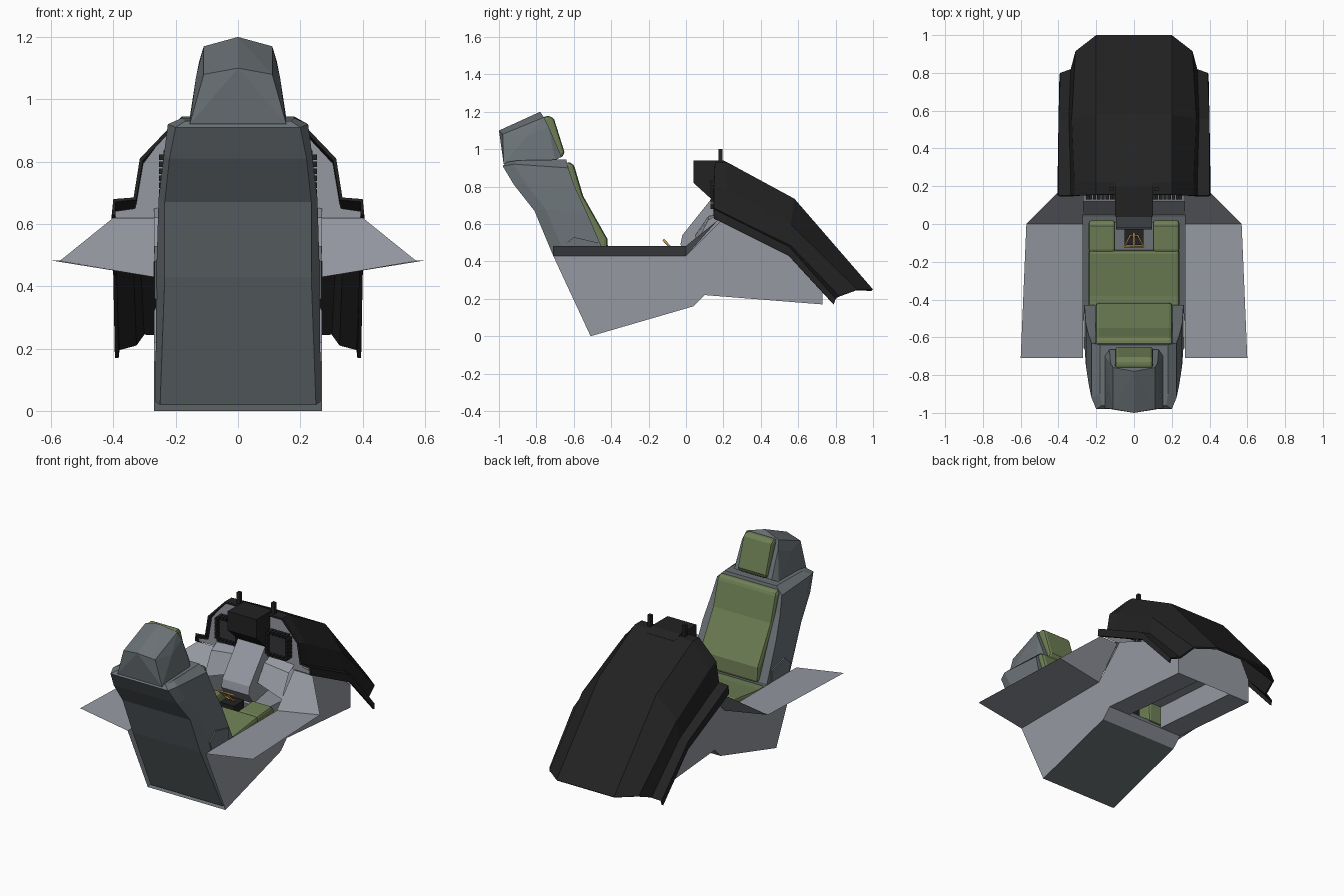
import bpy, bmesh, math
from mathutils import Vector

if "Cube" in bpy.data.objects:
    bpy.data.objects.remove(bpy.data.objects["Cube"])


def material(name, rgb):
    m = bpy.data.materials.new(name)
    m.diffuse_color = (*rgb, 1)
    m.use_nodes = True
    m.node_tree.nodes["Principled BSDF"].inputs["Base Color"].default_value = m.diffuse_color
    return m


GREY = material("light_grey", (0.30, 0.315, 0.355))
SLATE = material("slate_grey", (0.145, 0.168, 0.18))
GREEN = material("olive_green", (0.155, 0.21, 0.09))
BLACK = material("soft_black", (0.016, 0.016, 0.016))
DARK = material("dark_screen", (0.035, 0.036, 0.04))
TAN = material("tan", (0.55, 0.33, 0.09))


def finish(name, bm, mat, recalc=True, bevel=0):
    if recalc:
        bmesh.ops.recalc_face_normals(bm, faces=bm.faces)
    me = bpy.data.meshes.new(name)
    bm.to_mesh(me)
    bm.free()
    me.materials.append(mat)
    ob = bpy.data.objects.new(name, me)
    bpy.context.collection.objects.link(ob)
    if bevel:
        b = ob.modifiers.new("bevel", 'BEVEL')
        b.width, b.segments = bevel, 2
        b.limit_method, b.angle_limit = 'ANGLE', math.radians(40)
    return ob


def sheet(name, polys, mat, mirror=True):
    """Thin surface from point lists, repeated across x when mirrored."""
    bm = bmesh.new()
    for p in polys:
        bm.faces.new([bm.verts.new(v) for v in p])
        if mirror:
            bm.faces.new([bm.verts.new((-x, y, z)) for x, y, z in reversed(p)])
    bmesh.ops.remove_doubles(bm, verts=bm.verts, dist=1e-4)
    return finish(name, bm, mat, False)


def prism(name, profile, x0, x1, mat, bevel=0):
    """Side profile (y, z) extruded along x."""
    bm = bmesh.new()
    a = [bm.verts.new((x0, y, z)) for y, z in profile]
    b = [bm.verts.new((x1, y, z)) for y, z in profile]
    bm.faces.new(a)
    bm.faces.new(b)
    n = len(a)
    for i in range(n):
        j = (i + 1) % n
        bm.faces.new((a[i], a[j], b[j], b[i]))
    return finish(name, bm, mat, True, bevel)


def loft(name, rings, mat, closed):
    bm = bmesh.new()
    rows = [[bm.verts.new(p) for p in r] for r in rings]
    n = len(rows[0])
    for r, s in zip(rows, rows[1:]):
        for i in range(n if closed else n - 1):
            j = (i + 1) % n
            bm.faces.new((r[i], r[j], s[j], s[i]))
    if closed:
        bm.faces.new(rows[0])
        bm.faces.new(rows[-1])
    return finish(name, bm, mat)


def hull(name, half, mat, bevel=0):
    """Convex solid from points on one side, mirrored across x."""
    bm = bmesh.new()
    for x, y, z in half:
        for sx in ((1, -1) if x else (1,)):
            bm.verts.new((sx * x, y, z))
    res = bmesh.ops.convex_hull(bm, input=bm.verts)
    loose = [v for v in bm.verts if not v.link_faces]
    bmesh.ops.delete(bm, geom=loose, context='VERTS')
    bmesh.ops.dissolve_limit(bm, angle_limit=0.02, verts=bm.verts, edges=bm.edges)
    return finish(name, bm, mat, True, bevel)


def boxes(name, items, mat):
    """Several boxes (centre, size) joined in one object."""
    bm = bmesh.new()
    for c, s in items:
        vs = bmesh.ops.create_cube(bm, size=1)["verts"]
        for v in vs:
            v.co = Vector(c) + Vector(v.co[k] * s[k] for k in range(3))
    return finish(name, bm, mat)


# Seat back shell: (rear y, z, half width, front y, z, half width)
stations = [(-.51, .02, .25, -.43, .04, .265), (-.71, .43, .235, -.43, .43, .262),
            (-.81, .67, .235, -.53, .66, .255), (-.92, .81, .22, -.595, .80, .238),
            (-.98, .91, .20, -.63, .90, .225), (-.96, .93, .17, -.64, .945, .18)]
loft("seat_back_shell", [[(-rw, ry, rz), (rw, ry, rz), (fw, ry + .06, rz + .01), (fw, fy, fz),
                          (-fw, fy, fz), (-fw, ry + .06, rz + .01)]
                         for ry, rz, rw, fy, fz, fw in stations], SLATE, True)
# Headrest shell
hull("headrest_shell", [(.155, -.975, .92), (.11, -.98, 1.08), (0, -1, 1.1), (0, -.78, 1.2),
                        (.11, -.76, 1.17), (.125, -.735, 1.12), (.135, -.85, 1.07),
                        (.155, -.70, .94), (.13, -.665, .96)], SLATE)
# Cushions
prism("back_cushion", [(-.47, .42), (-.415, .42), (-.42, .52), (-.55, .75), (-.60, .92),
                       (-.635, .935), (-.66, .90), (-.60, .74)], -.205, .205, GREEN, .02)
prism("headrest_cushion", [(-.69, .955), (-.66, .955), (-.65, .985), (-.705, 1.16),
                           (-.73, 1.18), (-.77, 1.17)], -.1, .1, GREEN, .018)
prism("seat_cushion", [(-.45, .30), (-.45, .41), (-.38, .41), (-.14, .44), (-.13, .30)],
      -.24, .24, GREEN, .015)
for side, s in (("left", -1), ("right", 1)):
    prism(side + "_thigh_pad", [(-.15, .30), (-.15, .44), (-.01, .45), (.02, .43), (.02, .30)],
          s * .1, s * .24, GREEN, .015)
    # Lug on the side of the seat
    prism(side + "_seat_lug", [(-.62, .36), (-.66, .48), (-.60, .53), (-.47, .50), (-.47, .36)],
          s * .245, s * .268, SLATE)
# Seat bucket and grip block
prism("seat_bucket", [(-.46, .06), (-.46, .31), (.01, .31), (.01, .18)], -.235, .235, SLATE)
boxes("grip_block", [((0, -.06, .38), (.1, .1, .12))], BLACK)

# Pull handle loop
curve = bpy.data.curves.new("pull_handle", 'CURVE')
curve.dimensions = '3D'
curve.bevel_depth, curve.bevel_resolution = .006, 1
for pts, cyc in (([(-.02, -.06, .45), (.02, -.06, .45), (.05, -.12, .515), (-.05, -.12, .515)], True),
                 ([(0, -.05, .44), (0, -.12, .515)], False)):
    sp = curve.splines.new('POLY')
    sp.points.add(len(pts) - 1)
    for p, c in zip(sp.points, pts):
        p.co = (*c, 1)
    sp.use_cyclic_u = cyc
curve.materials.append(TAN)
bpy.context.collection.objects.link(bpy.data.objects.new("pull_handle", curve))

# Tub side walls and front bulkhead
wall = [(-.71, .43), (-.51, 0), (.04, .16), (.1, .22), (.73, .17), (.73, .31), (.55, .47),
        (.19, .62), (0, .43)]
sheet("tub_walls", [[(.27, y, z) for y, z in wall]], GREY)
sheet("front_bulkhead", [[(.27, .73, .17), (-.27, .73, .17), (-.27, .73, .32),
                          (-.2, .73, .46), (.2, .73, .46), (.27, .73, .32)]], GREY, False)
# Floor under the seat, with its front lip
sheet("tub_floor", [[(-.27, -.51, 0), (-.27, .04, .16), (.27, .04, .16), (.27, -.51, 0)]], SLATE, False)
sheet("floor_lip", [[(-.27, .04, .16), (-.27, .1, .22), (.27, .1, .22), (.27, .04, .16)]], GREY, False)
# Leg tunnels either side of the open centre channel
sheet("leg_tunnels", [[(.27, .1, .22), (.12, .1, .22), (.12, .73, .17), (.27, .73, .17)],
                      [(.12, .1, .22), (.12, .1, .36), (.12, .73, .32), (.12, .73, .17)]], GREY)
sheet("channel_roof", [[(-.12, .1, .36), (.12, .1, .36), (.12, .73, .32), (-.12, .73, .32)]], GREY, False)
# Side ledges that fold up towards the panel
sheet("side_ledges", [[(.27, -.71, .43), (.6, -.71, .483), (.57, 0, .483), (.27, 0, .43)],
                      [(.27, 0, .43), (.57, 0, .483), (.4, .17, .62), (.27, .17, .62)]], GREY)

# Instrument panel, sloped lower edge and pedestal
right = [(.4, .62), (.4, .64), (.33, .65), (.31, .81), (.2, .92)]
outline = right + [(-x, z) for x, z in reversed(right)]
sheet("instrument_panel", [[(x, .175, z) for x, z in outline]], GREY, False)
sheet("lower_panel", [[(.1, .05, .54), (.27, .05, .48), (.27, .12, .62), (.1, .12, .64)],
                      [(.1, .12, .64), (.27, .12, .62), (.27, .175, .65), (.1, .175, .66)]], GREY)
prism("pedestal", [(-.03, .49), (-.02, .54), (.14, .74), (.18, .74), (.18, .45), (.02, .42)],
      -.095, .095, GREY)
# Display screens with a ring of buttons
for side, s in (("left", -1), ("right", 1)):
    cx, cz, h = s * .175, .758, .07
    boxes(side + "_screen", [((cx, .163, cz), (.125, .02, .125))], DARK)
    keys = []
    for i in range(6):
        t = -h + .014 + i * (2 * h - .028) / 5
        for u, w in ((t, h), (t, -h), (h, t), (-h, t)):
            keys.append(((cx + u, .153, cz + w), (.017, .045, .017)))
    boxes(side + "_screen_buttons", keys, BLACK)


# Glare shield: half section points (x, y, z) from the crown to the flange
def section(*half):
    return [(-x, y, z) for x, y, z in reversed(half)] + list(half)


hood = loft("glare_shield", [
    section((.2, .155, .93), (.315, .15, .81), (.335, .15, .685), (.40, .15, .68), (.405, .15, .63)),
    section((.2, .22, .93), (.315, .22, .78), (.335, .22, .65), (.40, .22, .645), (.405, .22, .595)),
    section((.2, .58, .735), (.33, .56, .60), (.345, .56, .485), (.40, .55, .48), (.40, .55, .43)),
    section((.2, 1, .25), (.31, .915, .25), (.335, .82, .215), (.39, .80, .20), (.395, .79, .17)),
], BLACK, False)
sol = hood.modifiers.new("thickness", 'SOLIDIFY')
sol.thickness = .012
# Centre brow over the pedestal, and two pins
prism("centre_brow", [(.04, .94), (.04, .82), (.15, .72), (.25, .72), (.25, .915), (.2, .94)],
      -.1, .1, BLACK)
boxes("hood_pins", [((s * .12, .185, .955), (.022, .022, .09)) for s in (-1, 1)], BLACK)
